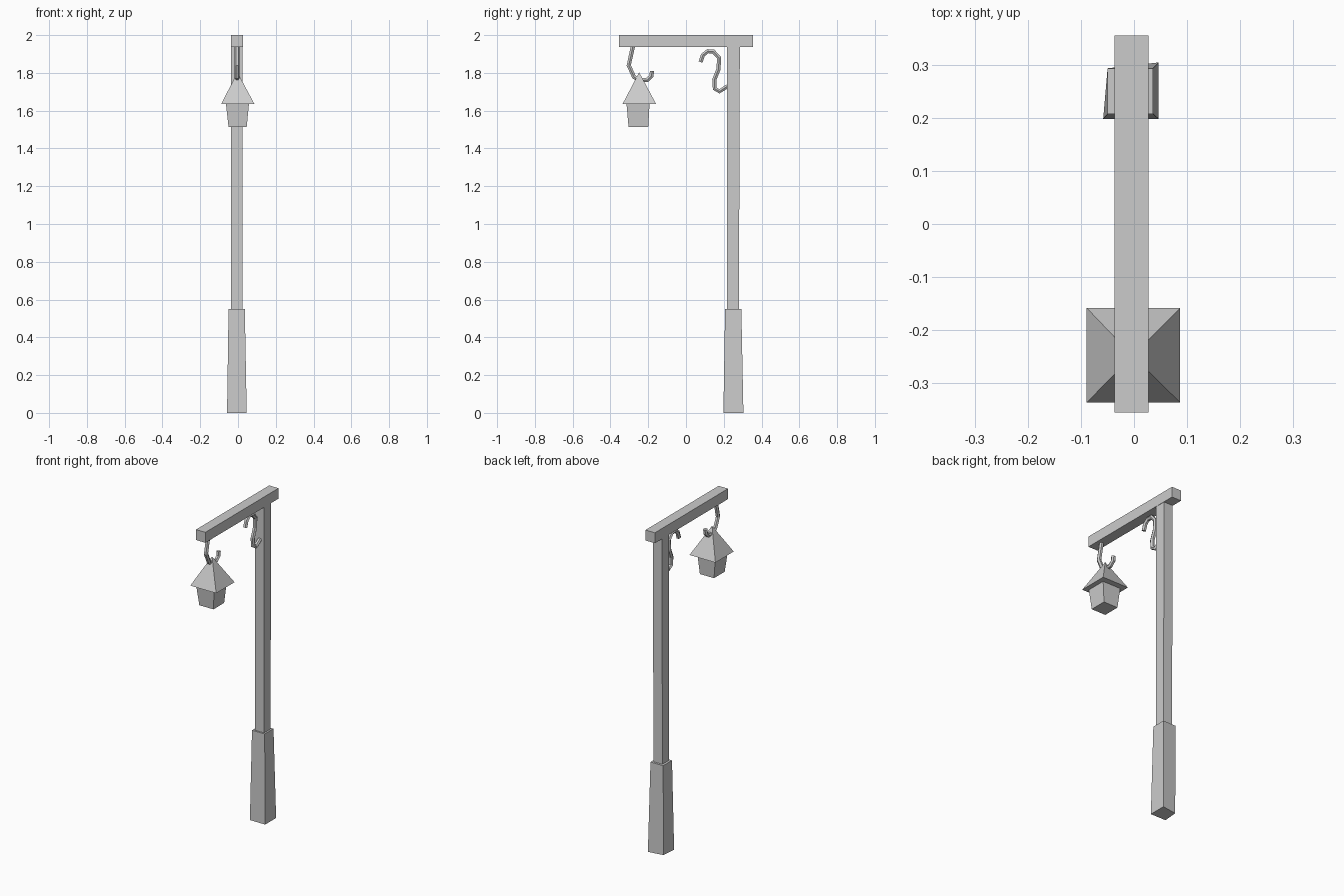
import bpy, bmesh

cube = bpy.data.objects.get("Cube")
if cube:
    bpy.data.objects.remove(cube, do_unlink=True)

GREY = (0.6, 0.6, 0.6, 1)
mat = bpy.data.materials.new("plain grey")
mat.use_nodes = True
mat.diffuse_color = GREY
mat.node_tree.nodes["Principled BSDF"].inputs["Base Color"].default_value = GREY


def rect(x0, x1, y0, y1, z):
    return [(x0, y0, z), (x1, y0, z), (x1, y1, z), (x0, y1, z)]


def add_object(name, data):
    obj = bpy.data.objects.new(name, data)
    data.materials.append(mat)
    bpy.context.collection.objects.link(obj)
    return obj


def loft(name, bottom, top):
    """Closed solid from a bottom outline to a top outline or a single apex."""
    bm = bmesh.new()
    low = [bm.verts.new(p) for p in bottom]
    high = [bm.verts.new(p) for p in top]
    bm.faces.new(low[::-1])
    if len(high) > 1:
        bm.faces.new(high)
    for i in range(len(low)):
        j = (i + 1) % len(low)
        if len(high) > 1:
            bm.faces.new((low[i], low[j], high[j], high[i]))
        else:
            bm.faces.new((low[i], low[j], high[0]))
    bmesh.ops.recalc_face_normals(bm, faces=bm.faces)
    mesh = bpy.data.meshes.new(name)
    bm.to_mesh(mesh)
    bm.free()
    return add_object(name, mesh)


def hook(name, path, x=-0.005, radius=0.013):
    """Bent iron rod following a path in the y-z plane."""
    curve = bpy.data.curves.new(name, "CURVE")
    curve.dimensions = "3D"
    curve.bevel_depth = radius
    curve.bevel_resolution = 1
    curve.use_fill_caps = True
    line = curve.splines.new("POLY")
    line.use_smooth = False
    line.points.add(len(path) - 1)
    for point, (y, z) in zip(line.points, path):
        point.co = (x, y, z, 1)
    return add_object(name, curve)


# Post with a thicker tapered foot, one foot corner hewn slightly inward
foot = rect(-0.058, 0.046, 0.198, 0.304, 0)
foot[3] = (-0.05, 0.29, 0)
loft("post_foot", foot, rect(-0.05, 0.036, 0.207, 0.293, 0.55))
loft("post", rect(-0.036, 0.025, 0.217, 0.28, 0.54),
     rect(-0.036, 0.025, 0.217, 0.285, 1.945))

# Crossbeam
loft("crossbeam", rect(-0.037, 0.027, -0.355, 0.355, 1.936),
     rect(-0.037, 0.027, -0.355, 0.355, 2.0))

# Lantern with pyramid roof and tapered body
loft("lantern_roof", rect(-0.089, 0.087, -0.336, -0.158, 1.635),
     [(-0.003, -0.248, 1.803)])
loft("lantern_body", rect(-0.05, 0.046, -0.304, -0.2, 1.513),
     rect(-0.064, 0.058, -0.315, -0.193, 1.637))

# Iron hooks: one carries the lantern, one braces the beam
hook("lantern_hook", [(-0.28, 1.945), (-0.303, 1.84), (-0.275, 1.778),
                      (-0.235, 1.76), (-0.205, 1.763), (-0.183, 1.783),
                      (-0.18, 1.81)])
hook("brace_hook", [(0.077, 1.857), (0.09, 1.895), (0.115, 1.915),
                    (0.145, 1.913), (0.175, 1.88), (0.172, 1.82),
                    (0.15, 1.765), (0.152, 1.717), (0.177, 1.702),
                    (0.22, 1.73)])
